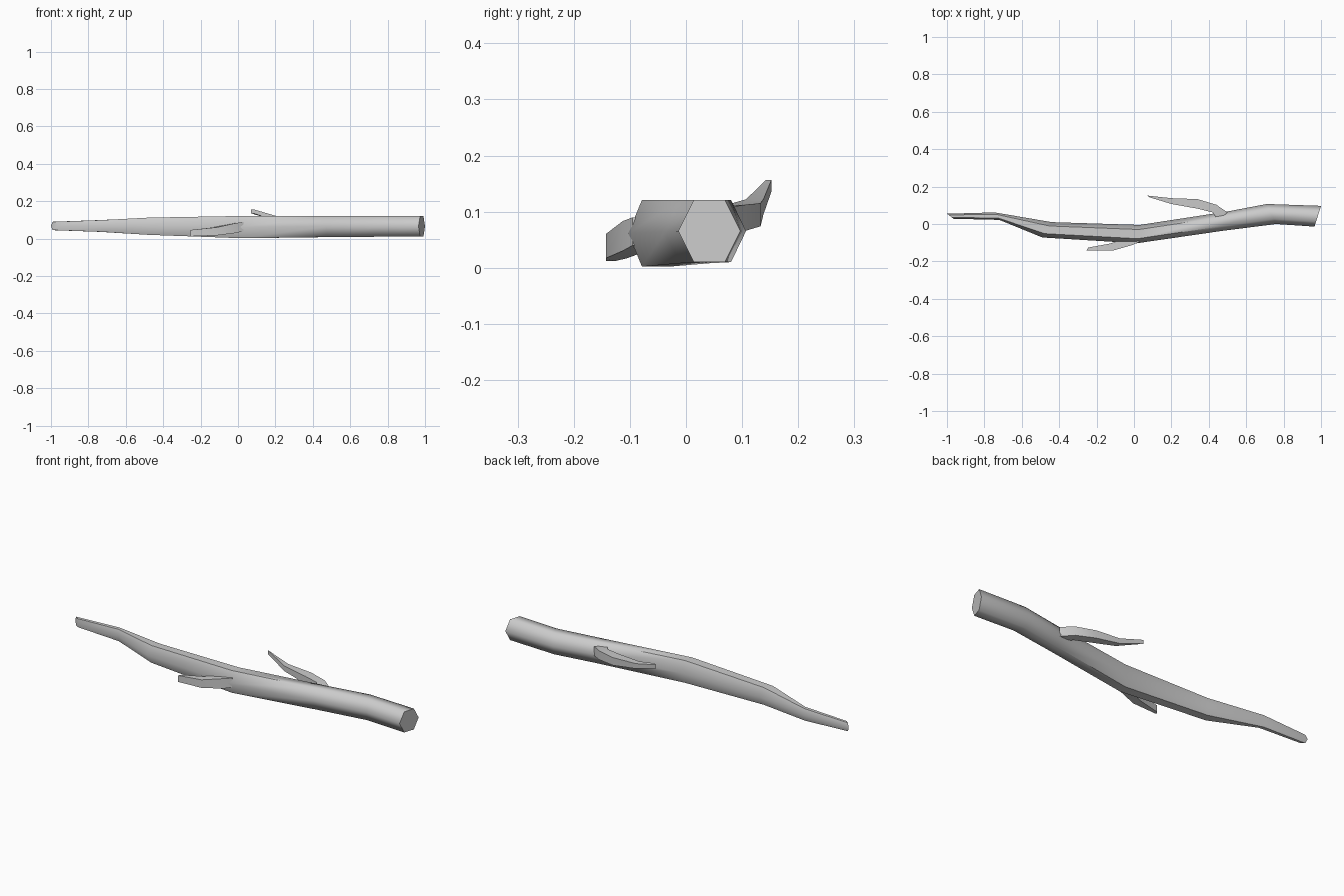
import bpy, bmesh, math
from mathutils import Vector

if "Cube" in bpy.data.objects:
    bpy.data.objects.remove(bpy.data.objects["Cube"])


def loft(name, rings, smooth_angle):
    """Skin a list of equal-sized point rings and cap both ends."""
    bm = bmesh.new()
    loops = [[bm.verts.new(p) for p in ring] for ring in rings]
    n = len(loops[0])
    for a, b in zip(loops, loops[1:]):
        for i in range(n):
            j = (i + 1) % n
            bm.faces.new((a[i], a[j], b[j], b[i]))
    bm.faces.new(loops[0])
    bm.faces.new(loops[-1])
    bmesh.ops.recalc_face_normals(bm, faces=bm.faces)
    mesh = bpy.data.meshes.new(name)
    bm.to_mesh(mesh)
    bm.free()
    obj = bpy.data.objects.new(name, mesh)
    bpy.context.collection.objects.link(obj)
    bpy.ops.object.select_all(action='DESELECT')
    obj.select_set(True)
    bpy.context.view_layer.objects.active = obj
    bpy.ops.object.shade_smooth_by_angle(angle=math.radians(smooth_angle))
    return obj


def section(back, front, z_low, z_high, sides, phase=0.0):
    """Ring spanning two plan points and a height range."""
    mid_z = (z_low + z_high) / 2
    back, front = Vector((*back, mid_z)), Vector((*front, mid_z))
    angles = [phase + math.tau * i / sides for i in range(sides)]
    sx = max(abs(math.cos(a)) for a in angles)
    sz = max(abs(math.sin(a)) for a in angles)
    half, up = (back - front) / 2 / sx, Vector((0, 0, (z_high - z_low) / 2 / sz))
    return [(back + front) / 2 + half * math.cos(a) + up * math.sin(a) for a in angles]


# Main limb: six-sided, tapering towards -x
limb = [
    ((1.0, 0.097), (0.965, -0.014), 0.01, 0.121),
    ((0.71, 0.107), (0.76, 0.0), 0.01, 0.121),
    ((0.50, 0.067), (0.47, -0.037), 0.008, 0.121),
    ((0.03, -0.005), (0.015, -0.103), 0.002, 0.121),
    ((-0.44, 0.010), (-0.49, -0.072), 0.02, 0.112),
    ((-0.745, 0.062), (-0.72, 0.022), 0.036, 0.099),
    ((-1.0, 0.055), (-0.965, 0.028), 0.045, 0.09),
]
loft("main_limb", [section(*r, 6) for r in limb], 65)

# Back twig: four-sided, rising to its tip
back_twig = [
    ((0.50, 0.062), (0.45, 0.02), 0.055, 0.105),
    ((0.44, 0.103), (0.42, 0.062), 0.065, 0.112),
    ((0.34, 0.133), (0.34, 0.082), 0.074, 0.115),
    ((0.20, 0.138), (0.20, 0.107), 0.095, 0.122),
    ((0.07, 0.152), (0.085, 0.142), 0.135, 0.156),
]
loft("back_twig", [section(*r, 4, math.pi / 4) for r in back_twig], 30)

# Front twig: four-sided, dipping to its tip
front_twig = [
    ((0.03, -0.04), (0.03, -0.095), 0.04, 0.09),
    ((-0.02, -0.07), (-0.01, -0.113), 0.03, 0.083),
    ((-0.13, -0.105), (-0.115, -0.143), 0.017, 0.06),
    ((-0.245, -0.126), (-0.255, -0.143), 0.012, 0.046),
]
loft("front_twig", [section(*r, 4, math.pi / 4) for r in front_twig], 30)
